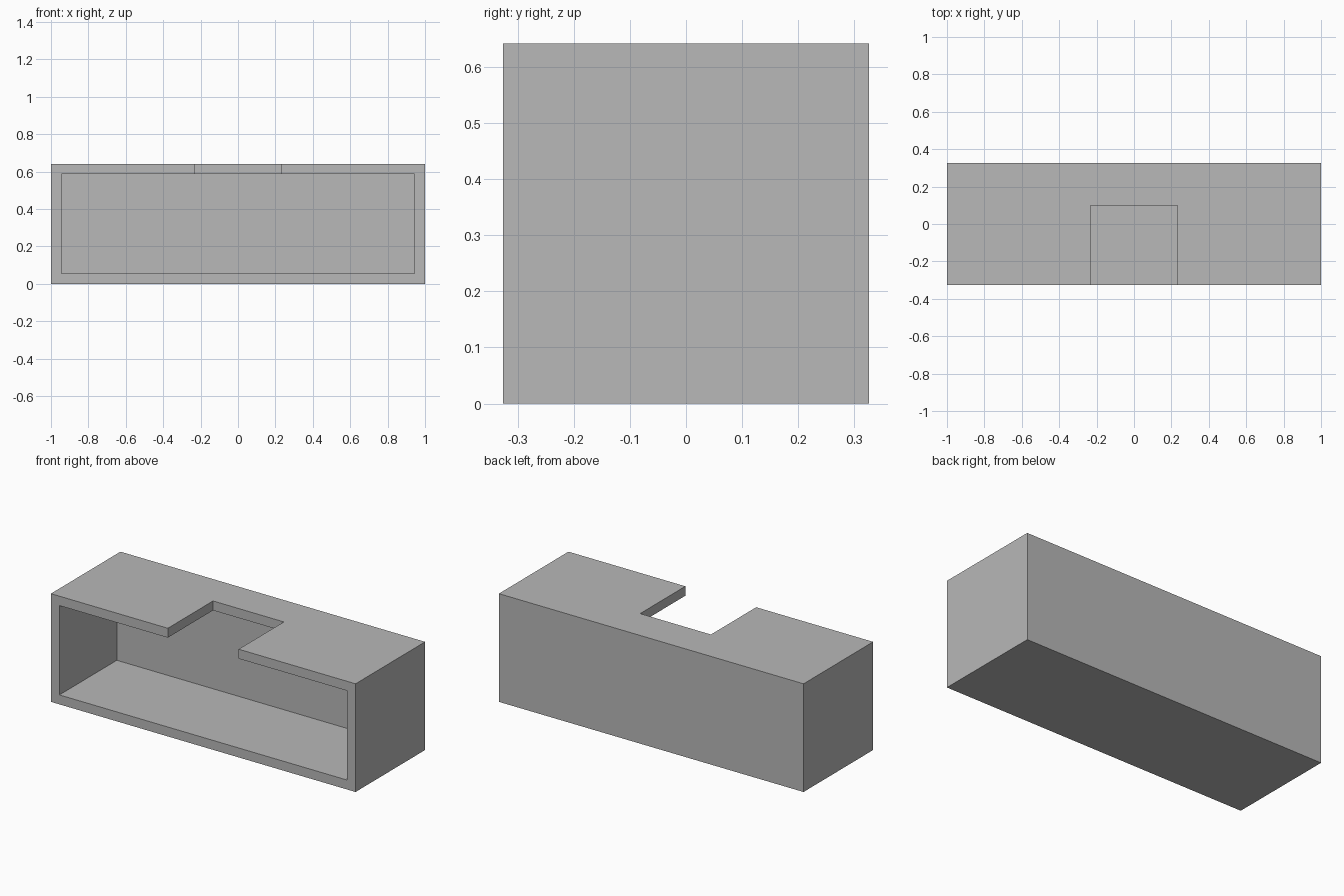
import bpy
import bmesh

if "Cube" in bpy.data.objects:
    bpy.data.objects.remove(bpy.data.objects["Cube"], do_unlink=True)

W, D, H = 1.0, 0.326, 0.642     # half width, half depth, height
T = 0.056                       # wall thickness
BACK = 0.212                    # inner face of the thick back wall
NOTCH_W, NOTCH_Y = 0.2325, 0.098

grey = bpy.data.materials.new("plain grey")
grey.use_nodes = True
colour = (0.48, 0.48, 0.48, 1.0)
grey.diffuse_color = colour
grey.node_tree.nodes["Principled BSDF"].inputs["Base Color"].default_value = colour


def prism(name, outline, to_point, offset):
    """Extrude a flat outline by an offset into a solid."""
    bm = bmesh.new()
    face = bm.faces.new([bm.verts.new(to_point(a, b)) for a, b in outline])
    extruded = bmesh.ops.extrude_face_region(bm, geom=[face])["geom"]
    verts = [g for g in extruded if isinstance(g, bmesh.types.BMVert)]
    bmesh.ops.translate(bm, verts=verts, vec=offset)
    bmesh.ops.recalc_face_normals(bm, faces=bm.faces)
    mesh = bpy.data.meshes.new(name)
    bm.to_mesh(mesh)
    bm.free()
    mesh.materials.append(grey)
    obj = bpy.data.objects.new(name, mesh)
    bpy.context.collection.objects.link(obj)
    return obj


def box(name, x, y, z):
    """Solid box between the given (low, high) limits."""
    outline = [(x[0], y[0]), (x[1], y[0]), (x[1], y[1]), (x[0], y[1])]
    return prism(name, outline, lambda a, b: (a, b, z[0]), (0, 0, z[1] - z[0]))


# Solid block, hollowed from the front and notched through the top
body = box("open_box", (-W, W), (-D, D), (0, H))
cutters = [
    box("cavity_cutter", (-W + T, W - T), (-D - 0.1, BACK), (T, H - T)),
    box("notch_cutter", (-NOTCH_W, NOTCH_W), (-D - 0.1, NOTCH_Y), (H / 2, H + 0.1)),
]
for cutter in cutters:
    mod = body.modifiers.new(cutter.name, "BOOLEAN")
    mod.operation = "DIFFERENCE"
    mod.solver = "EXACT"
    mod.object = cutter

# Bake the cuts into the body, then drop the cutters
bpy.context.view_layer.update()
graph = bpy.context.evaluated_depsgraph_get()
cut_mesh = bpy.data.meshes.new_from_object(body.evaluated_get(graph))
body.modifiers.clear()
body.data = cut_mesh
body.data.name = "open_box"
for cutter in cutters:
    bpy.data.objects.remove(cutter, do_unlink=True)
